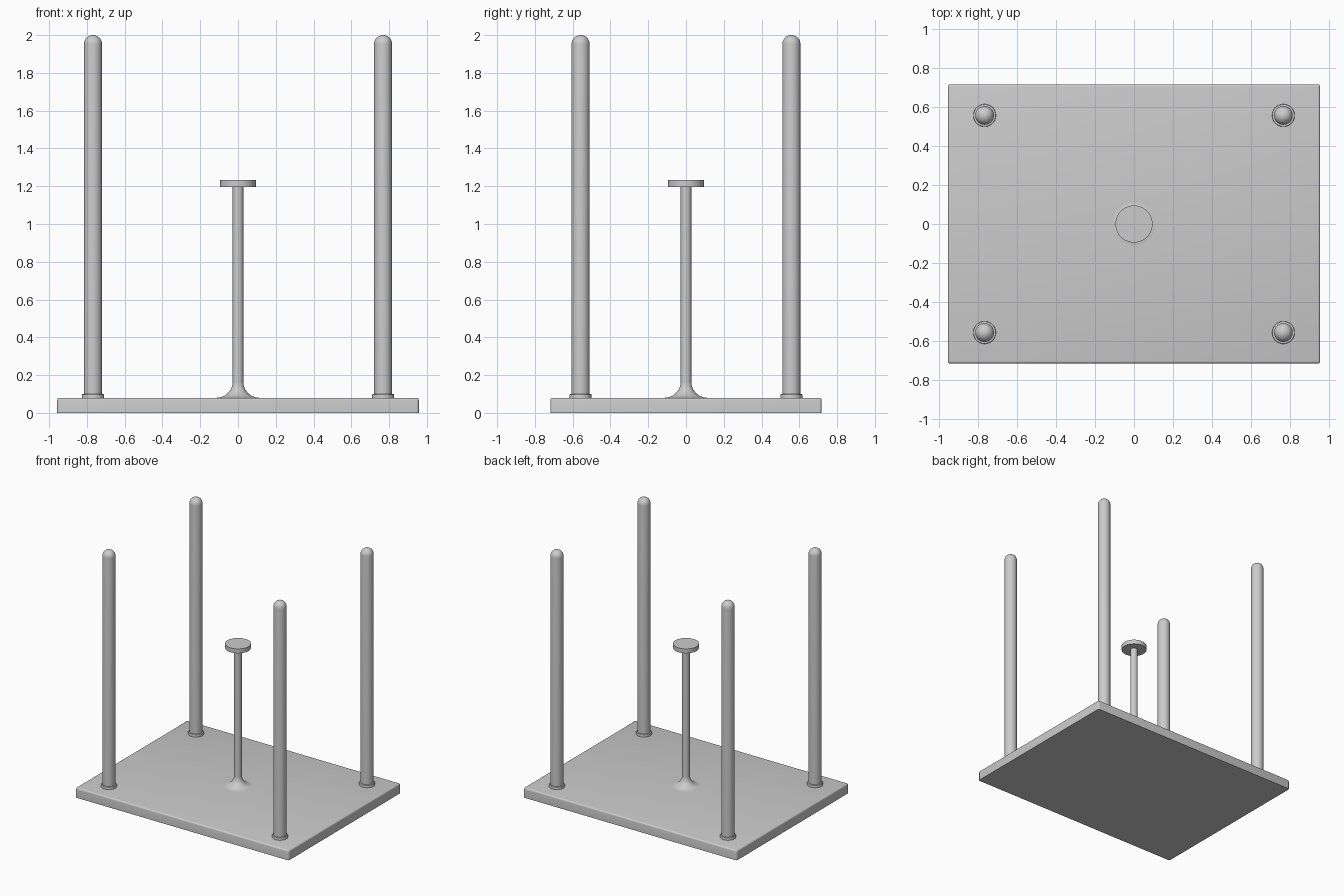
import bpy, bmesh, math
from math import sin, cos, pi

cube = bpy.data.objects.get("Cube")
if cube:
    bpy.data.objects.remove(cube, do_unlink=True)

# One plain grey for everything
grey = bpy.data.materials.new("plain grey")
grey.use_nodes = True
GREY = (0.6, 0.6, 0.6, 1)
grey.diffuse_color = GREY
grey.node_tree.nodes["Principled BSDF"].inputs["Base Color"].default_value = GREY


def finish(bm, name, location=(0, 0, 0)):
    bmesh.ops.recalc_face_normals(bm, faces=bm.faces)
    mesh = bpy.data.meshes.new(name)
    bm.to_mesh(mesh)
    bm.free()
    mesh.materials.append(grey)
    obj = bpy.data.objects.new(name, mesh)
    obj.location = location
    bpy.context.collection.objects.link(obj)
    bpy.ops.object.select_all(action="DESELECT")
    obj.select_set(True)
    bpy.context.view_layer.objects.active = obj
    bpy.ops.object.shade_smooth_by_angle(angle=math.radians(35))
    return obj


def lathe(name, profile, location=(0, 0, 0), sides=48):
    """Spin a list of (radius, height) points around z."""
    bm = bmesh.new()
    verts = [bm.verts.new((r, 0, z)) for r, z in profile]
    edges = [bm.edges.new(pair) for pair in zip(verts, verts[1:])]
    bmesh.ops.spin(bm, geom=verts + edges, cent=(0, 0, 0), axis=(0, 0, 1),
                   angle=2 * pi, steps=sides, use_merge=True)
    bmesh.ops.remove_doubles(bm, verts=bm.verts, dist=1e-5)
    return finish(bm, name, location)


def arc(r, z, radius, start, end, steps=8):
    """Profile points on an arc centred at (r, z), angles in quarter turns."""
    angles = [(start + (end - start) * i / steps) * pi / 2 for i in range(steps + 1)]
    return [(r + radius * cos(a), z + radius * sin(a)) for a in angles]


# Base plate with rounded top edges and a sharp underside
HALF_X, HALF_Y, TOP = 0.957, 0.717, 0.08
bm = bmesh.new()
bmesh.ops.create_cube(bm, size=2)
for v in bm.verts:
    v.co = (v.co.x * HALF_X, v.co.y * HALF_Y, (v.co.z + 1) * TOP / 2)
rounded = [e for e in bm.edges if any(v.co.z > TOP / 2 for v in e.verts)]
bmesh.ops.bevel(bm, geom=rounded, offset=0.012, segments=4, profile=0.5, affect="EDGES")
finish(bm, "base_plate")

# Corner posts with domed tops, each in a low collar
POST_R, COLLAR_R = 0.048, 0.058
post = [(0, TOP), (POST_R, TOP)] + arc(0, 2 - POST_R, POST_R, 0, 1)
collar = [(POST_R, TOP), (COLLAR_R, TOP)] + arc(COLLAR_R - 0.004, 0.096, 0.004, 0, 1, 3) + [(POST_R, 0.1)]
for end, y in (("front", -0.558), ("back", 0.558)):
    for side, x in (("left", 0.768), ("right", -0.768)):
        lathe(f"{end}_{side}_post", post, (x, y, 0))
        lathe(f"{end}_{side}_collar", collar, (x, y, 0))

# Central stem flaring into the plate
STEM_R, FLARE = 0.028, 0.085
flare = arc(STEM_R + FLARE, TOP + FLARE, FLARE, 3, 2, 12)
lathe("centre_stem", [(0, TOP)] + flare + [(STEM_R, 1.2), (0, 1.2)])

# Round disc on the stem
DISC_R, DISC_LOW, DISC_TOP = 0.095, 1.196, 1.232
lathe("centre_disc", [(0, DISC_LOW), (DISC_R, DISC_LOW), (DISC_R, DISC_TOP), (0, DISC_TOP)], sides=64)
